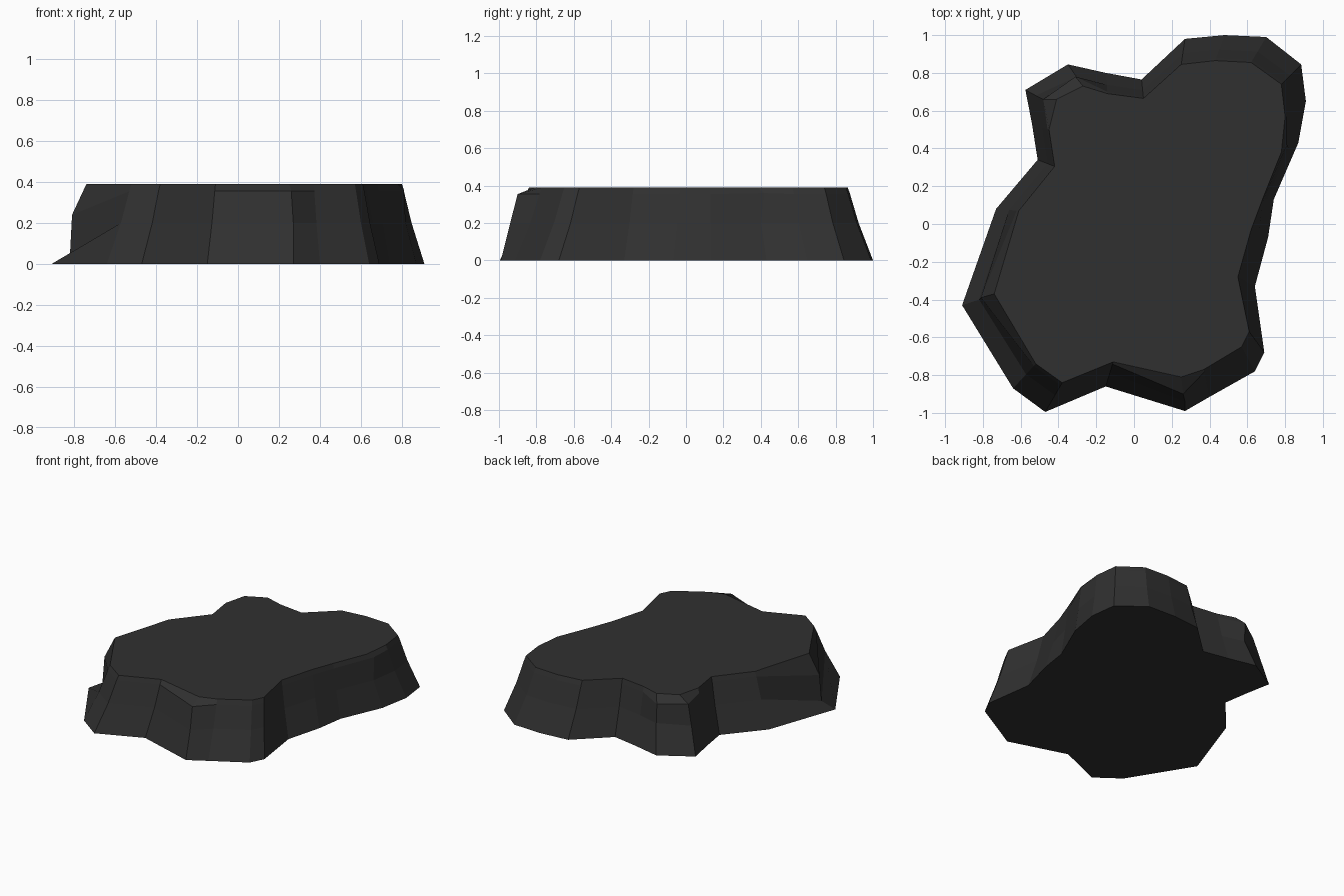
import bpy, bmesh

TOP = 0.39
# Outline corners, counter-clockwise from the front left: (foot x, foot y, top x, top y)
corners = [
    (-0.47, -0.995, -0.38, -0.84), (-0.15, -0.86, -0.11, -0.73),
    (0.27, -0.99, 0.25, -0.81), (0.40, -0.915, 0.37, -0.77),
    (0.64, -0.78, 0.57, -0.65), (0.69, -0.68, 0.61, -0.57),
    (0.64, -0.33, 0.55, -0.28), (0.71, -0.07, 0.62, -0.03),
    (0.74, 0.13, 0.68, 0.13), (0.87, 0.43, 0.78, 0.38),
    (0.91, 0.65, 0.80, 0.57), (0.885, 0.845, 0.78, 0.74),
    (0.70, 0.99, 0.62, 0.855), (0.48, 1.0, 0.43, 0.865),
    (0.27, 0.98, 0.25, 0.845), (0.04, 0.765, 0.05, 0.665),
    (-0.15, 0.80, -0.14, 0.69), (-0.35, 0.845, -0.27, 0.73),
    (-0.575, 0.71, -0.41, 0.66), (-0.54, 0.53, -0.45, 0.50),
    (-0.51, 0.34, -0.42, 0.305), (-0.73, 0.08, -0.61, 0.07),
    (-0.91, -0.43, -0.74, -0.37), (-0.64, -0.87, -0.52, -0.74),
]
# Chipped spots that leave the regular slope: (ring, corner) -> position
chips = {
    (1, 2): (0.27, -0.94, 0.20), (2, 2): (0.26, -0.90, 0.355),
    (2, 9): (0.81, 0.42, 0.36),
    (2, 17): (-0.31, 0.78, 0.34),
    (1, 18): (-0.52, 0.68, 0.20), (2, 18): (-0.48, 0.66, 0.34),
    (1, 22): (-0.82, -0.40, 0.05), (2, 22): (-0.81, -0.39, 0.24),
}
# Rings from foot to top: (height, share of the way from foot to top outline)
levels = [(0, 0), (0.20, 0.57), (0.355, 0.91), (TOP, 1)]

bm = bmesh.new()
rings = []
for r, (z, f) in enumerate(levels):
    ring = []
    for c, (bx, by, tx, ty) in enumerate(corners):
        pos = chips.get((r, c), (bx + (tx - bx) * f, by + (ty - by) * f, z))
        ring.append(bm.verts.new(pos))
    rings.append(ring)

# Sloping sides
n = len(corners)
for low, high in zip(rings, rings[1:]):
    for i in range(n):
        j = (i + 1) % n
        bm.faces.new((low[i], low[j], high[j], high[i]))
# Flat top and underside
bm.faces.new(rings[-1])
bm.faces.new(rings[0][::-1])
bmesh.ops.recalc_face_normals(bm, faces=bm.faces[:])

mesh = bpy.data.meshes.new("rock_slab")
bm.to_mesh(mesh)
bm.free()
rock = bpy.data.objects.new("rock_slab", mesh)
bpy.context.collection.objects.link(rock)

stone = bpy.data.materials.new("dark stone")
stone.diffuse_color = (0.03, 0.03, 0.03, 1)
mesh.materials.append(stone)
